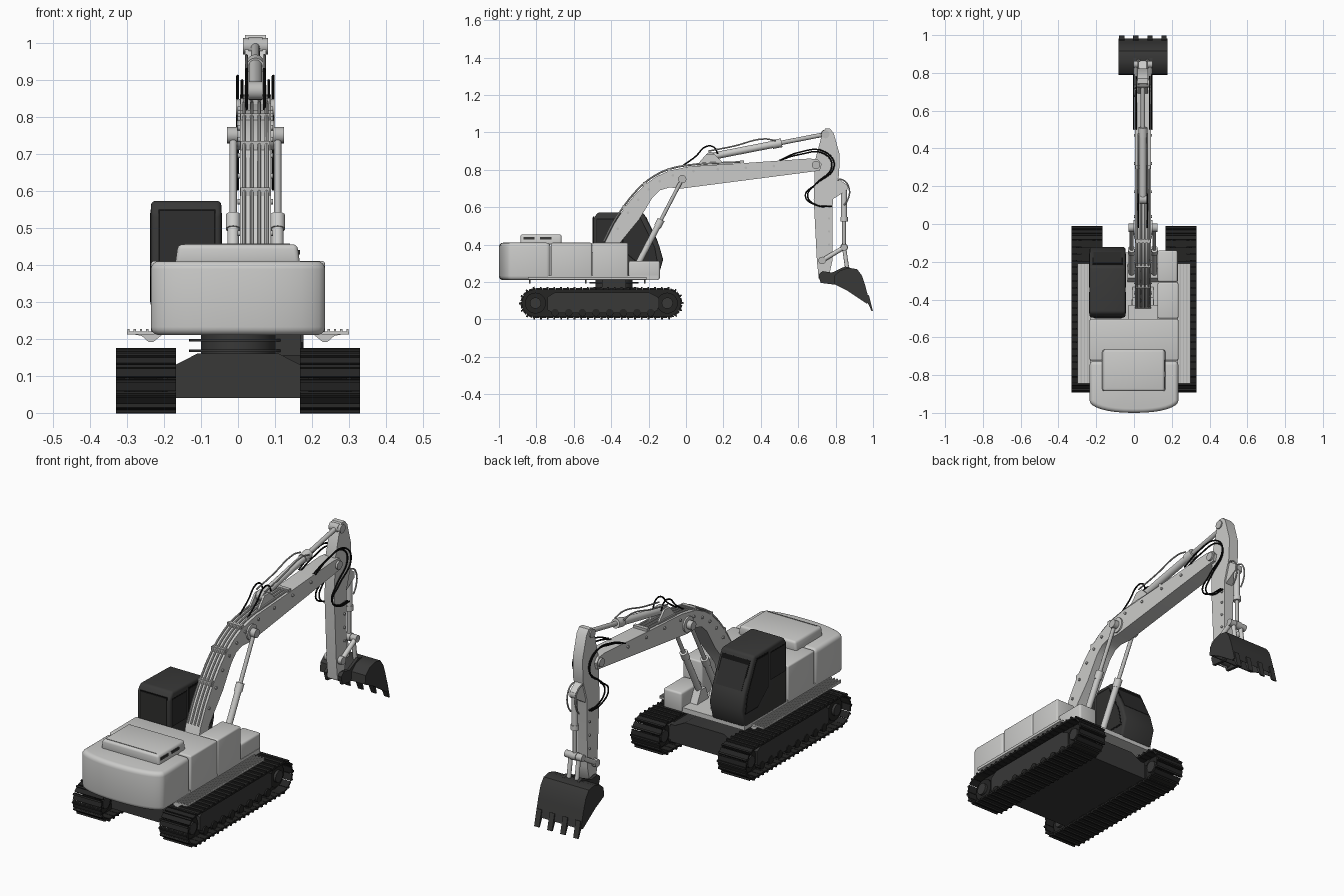
import bpy, bmesh, math
from mathutils import Vector, Matrix

cube = bpy.data.objects.get("Cube")
if cube:
    bpy.data.objects.remove(cube)


def material(name, v):
    m = bpy.data.materials.new(name)
    m.use_nodes = True
    m.diffuse_color = (v, v, v * 0.98, 1)
    b = m.node_tree.nodes["Principled BSDF"]
    b.inputs["Base Color"].default_value = m.diffuse_color
    b.inputs["Roughness"].default_value = 0.6
    return m


LIGHT = material("light grey paint", 0.6)
STEEL = material("steel grey", 0.5)
DARK = material("dark grey", 0.04)
GLASS = material("dark glass", 0.028)
RUBBER = material("track black", 0.018)
BLACK = material("hose black", 0.006)


def finish(name, bm, mat, bevel=0.0, segs=3):
    bmesh.ops.recalc_face_normals(bm, faces=bm.faces)
    if bevel:
        sharp = [e for e in bm.edges if e.calc_face_angle(0) > 0.6]
        bmesh.ops.bevel(bm, geom=sharp, offset=bevel, segments=segs, profile=0.5, affect='EDGES', clamp_overlap=True)
    me = bpy.data.meshes.new(name)
    bm.to_mesh(me)
    bm.free()
    me.materials.append(mat)
    ob = bpy.data.objects.new(name, me)
    bpy.context.collection.objects.link(ob)
    bpy.ops.object.select_all(action='DESELECT')
    ob.select_set(True)
    bpy.context.view_layer.objects.active = ob
    bpy.ops.object.shade_smooth_by_angle(angle=math.radians(35))
    return ob


def prism(name, pts, axis, lo, hi, mat, bevel=0.0, segs=3):
    """Extrude a flat outline along x (y,z points), y (x,z) or z (x,y)."""
    place = {'x': lambda p, t: (t, p[0], p[1]), 'y': lambda p, t: (p[0], t, p[1]), 'z': lambda p, t: (p[0], p[1], t)}[axis]
    bm = bmesh.new()
    a = [bm.verts.new(place(p, lo)) for p in pts]
    b = [bm.verts.new(place(p, hi)) for p in pts]
    bm.faces.new(a)
    bm.faces.new(b)
    for i in range(len(pts)):
        j = (i + 1) % len(pts)
        bm.faces.new((a[i], a[j], b[j], b[i]))
    return finish(name, bm, mat, bevel, segs)


def box(name, x0, x1, y0, y1, z0, z1, mat, bevel=0.0):
    return prism(name, [(x0, y0), (x1, y0), (x1, y1), (x0, y1)], 'z', z0, z1, mat, bevel)


def rod(name, a, b, r, mat, sides=20):
    a, b = Vector(a), Vector(b)
    d = b - a
    bm = bmesh.new()
    m = Matrix.Translation((a + b) / 2) @ d.to_track_quat('Z', 'Y').to_matrix().to_4x4()
    bmesh.ops.create_cone(bm, cap_ends=True, segments=sides, radius1=r, radius2=r, depth=d.length, matrix=m)
    return finish(name, bm, mat)


def pin(name, y, z, x0, x1, r, mat):
    return rod(name, (x0, y, z), (x1, y, z), r, mat)


def hose(name, pts, r, mat):
    cu = bpy.data.curves.new(name, 'CURVE')
    cu.dimensions = '3D'
    cu.bevel_depth, cu.bevel_resolution, cu.resolution_u = r, 2, 6
    sp = cu.splines.new('BEZIER')
    sp.bezier_points.add(len(pts) - 1)
    for bp, p in zip(sp.bezier_points, pts):
        bp.co = p
        bp.handle_left_type = bp.handle_right_type = 'AUTO'
    tmp = bpy.data.objects.new(name, cu)
    bm = bmesh.new()
    bm.from_mesh(bpy.data.meshes.new_from_object(tmp))
    bpy.data.objects.remove(tmp)
    return finish(name, bm, mat)


def piston(name, x, a, b, split, r):
    """Hydraulic cylinder: barrel, collar, rod and end eyes."""
    A, B = Vector((x, *a)), Vector((x, *b))
    M = A.lerp(B, split)
    rod(name + "_barrel", A, M, r, LIGHT)
    rod(name + "_collar", A.lerp(B, split - 0.06), A.lerp(B, split + 0.02), r * 1.25, LIGHT)
    rod(name + "_rod", M, B, r * 0.62, STEEL)
    for p, e in ((a, "base"), (b, "tip")):
        pin(name + "_eye_" + e, *p, x - r, x + r, r * 1.3, STEEL)


# Tracks: shoes around a stadium loop, with frame, wheels and rollers
Y0, Y1, ZC, R = -0.805, -0.10, 0.087, 0.073
RUN, ARC = Y1 - Y0, math.pi * R


def on_track(s):
    if s < RUN:
        return Y0 + s, ZC + R, 0
    s -= RUN
    if s < ARC:
        t = s / R
        return Y1 + R * math.sin(t), ZC + R * math.cos(t), -t
    s -= ARC
    if s < RUN:
        return Y1 - s, ZC - R, math.pi
    t = (s - RUN) / R
    return Y0 - R * math.sin(t), ZC - R * math.cos(t), math.pi - t


COUNT = 52
PITCH = 2 * (RUN + ARC) / COUNT
for side, tag in ((1, "left"), (-1, "right")):
    xc = side * 0.249
    bm = bmesh.new()
    for i in range(COUNT):
        y, z, t = on_track((i + 0.5) * PITCH)
        base = Matrix.Translation((xc, y, z)) @ Matrix.Rotation(t, 4, 'X')
        for off, length, up, thick in ((0, 0.93, 0.002, 0.009), (0.3, 0.25, 0.008, 0.012)):
            bmesh.ops.create_cube(bm, size=1, matrix=base @ Matrix.Translation((0, off * PITCH, up)) @ Matrix.Diagonal((0.162, length * PITCH, thick, 1)))
    finish(tag + "_track_shoes", bm, RUBBER)
    loop = [on_track(i * PITCH)[:2] for i in range(COUNT)]
    prism(tag + "_track_chain", loop, 'x', xc - 0.03, xc + 0.03, RUBBER)
    prism(tag + "_track_frame", [(-0.74, 0.05), (-0.71, 0.035), (-0.18, 0.035), (-0.15, 0.05), (-0.15, 0.12),
          (-0.2, 0.145), (-0.7, 0.145), (-0.74, 0.12)], 'x', xc - 0.055, xc + 0.05, DARK)
    for y in (Y0, Y1):
        pin(tag + "_track_wheel", y, ZC, xc - 0.045, xc + 0.045, 0.056, RUBBER)
        pin(tag + "_wheel_hub", y, ZC, xc - 0.058, xc + 0.058, 0.03, DARK)
    for i in range(8):
        pin(tag + "_roller", -0.70 + i * 0.073, 0.036, xc - 0.058, xc + 0.058, 0.02, RUBBER)
    # Side catwalk with ribs and brackets
    a, b = sorted((side * 0.225, side * 0.3))
    box(tag + "_catwalk", a, b, -0.845, -0.21, 0.212, 0.22, LIGHT)
    for i in range(4):
        x = side * (0.245 + i * 0.017)
        box(tag + "_catwalk_rib", x - 0.003, x + 0.003, -0.845, -0.21, 0.22, 0.227, STEEL)
    for y in (-0.84, -0.54, -0.225):
        prism(tag + "_bracket", [(side * px, pz) for px, pz in ((0.2, 0.215), (0.3, 0.215), (0.26, 0.208), (0.242, 0.192), (0.228, 0.192))],
              'y', y, y + 0.008, LIGHT)

# Undercarriage and turntable
prism("undercarriage", [(-0.195, 0.04), (0.195, 0.04), (0.195, 0.13), (0.168, 0.13), (0.11, 0.16), (-0.11, 0.16), (-0.168, 0.13), (-0.195, 0.13)],
      'y', -0.76, -0.15, DARK)
rod("turntable", (0, -0.385, 0.155), (0, -0.385, 0.215), 0.1, DARK, 40)
for z in (0.168, 0.196):
    rod("turntable_ring", (0, -0.385, z - 0.003), (0, -0.385, z + 0.003), 0.132, DARK, 40)
box("swivel_housing", 0.1, 0.17, -0.45, -0.32, 0.155, 0.212, DARK)

# Upper body
box("deck", -0.232, 0.232, -0.74, -0.15, 0.21, 0.235, LIGHT)
box("engine_house", -0.235, 0.235, -0.722, -0.503, 0.212, 0.41, LIGHT, 0.008)
box("side_tank", 0.125, 0.235, -0.5, -0.31, 0.212, 0.41, LIGHT, 0.008)
box("tool_box", 0.125, 0.23, -0.307, -0.14, 0.212, 0.312, LIGHT, 0.01)
box("boom_well", -0.03, 0.125, -0.503, -0.43, 0.23, 0.36, LIGHT)
back = [(0.235 * math.sin(t), -0.935 - 0.065 * math.cos(t)) for t in [math.pi * (i / 16 - 0.5) for i in range(17)]]
back = [(math.copysign(abs(x / 0.235) ** 0.9 * 0.235, x), y) for x, y in back]
prism("counterweight", back + [(0.235, -0.725), (-0.235, -0.725)], 'z', 0.21, 0.41, LIGHT, 0.022, 4)
prism("engine_hood", [(-0.17, 0.4), (0.168, 0.4), (0.16, 0.455), (-0.162, 0.455)], 'y', -0.885, -0.665, LIGHT, 0.012)
for y in (-0.84, -0.75):
    box("hood_vent", 0.158, 0.168, y - 0.03, y + 0.03, 0.428, 0.44, DARK)
box("hood_seam", -0.145, 0.14, -0.87, -0.868, 0.454, 0.457, STEEL)

# Cab with rear, front and side windows
CX0, CX1 = -0.235, -0.045
prism("cab", [(-0.495, 0.225), (-0.495, 0.54), (-0.47, 0.573), (-0.225, 0.567), (-0.145, 0.40), (-0.122, 0.32), (-0.15, 0.225)],
      'x', CX0, CX1, DARK, 0.012)


def grow(pts, k):
    cy, cz = sum(p[0] for p in pts) / len(pts), sum(p[1] for p in pts) / len(pts)
    return [(cy + (y - cy) * k, cz + (z - cz) * k) for y, z in pts]


panes = {"door": [(-0.335, 0.37), (-0.335, 0.54), (-0.245, 0.54), (-0.17, 0.385), (-0.155, 0.3), (-0.25, 0.3)],
         "quarter": [(-0.475, 0.4), (-0.475, 0.535), (-0.36, 0.535), (-0.36, 0.4)]}
for name, p in panes.items():
    prism(name + "_seal", grow(p, 1.07), 'x', CX0 - 0.001, CX1 + 0.001, BLACK)
    prism(name + "_glass", p, 'x', CX0 - 0.002, CX1 + 0.002, GLASS)
for name, k, t, m in (("seal", 1.06, 0.002, BLACK), ("glass", 1.0, 0.004, GLASS)):
    rear = grow([(-0.21, 0.4), (-0.065, 0.4), (-0.065, 0.545), (-0.21, 0.545)], k)
    prism("rear_window_" + name, rear, 'y', -0.495 - t, -0.493, m)
    e = 0.006 * (k - 1) / 0.06
    prism("windscreen_" + name, [(-0.214, 0.54 + e), (-0.214 + t, 0.541 + e), (-0.152 + t, 0.411 - e), (-0.152, 0.41 - e)],
          'x', -0.215 - e, -0.065 + e, m)

# Boom with pipes on top
BX = 0.047
upper = [(-0.46, 0.31), (-0.435, 0.41), (-0.385, 0.51), (-0.33, 0.595), (-0.275, 0.665), (-0.22, 0.72), (-0.16, 0.763), (-0.09, 0.795), (0.02, 0.818), (0.3, 0.835), (0.66, 0.86)]
lower = [(0.705, 0.855), (0.725, 0.83), (0.715, 0.795), (-0.02, 0.70), (-0.09, 0.705), (-0.14, 0.69), (-0.18, 0.65), (-0.25, 0.535), (-0.36, 0.40), (-0.4, 0.28), (-0.44, 0.275)]
prism("boom", upper + lower, 'x', BX - 0.042, BX + 0.042, LIGHT)
for i in range(4):
    hose("boom_pipe", [(BX - 0.03 + i * 0.02, y - 0.004, z + 0.007) for y, z in upper[1:-1]], 0.005, LIGHT)
for y, z in upper[3:-1:2]:
    box("pipe_clamp", BX - 0.04, BX + 0.04, y - 0.01, y + 0.01, z - 0.01, z + 0.014, STEEL)
for y, z in upper[2:-1] + [(0.45, 0.845), (0.15, 0.827)]:
    pin("boom_clip", y + 0.02, z - 0.025, BX - 0.048, BX + 0.048, 0.007, STEEL)
for x in (BX - 0.055, BX + 0.042):
    prism("boom_foot_bracket", [(-0.48, 0.23), (-0.33, 0.23), (-0.39, 0.34), (-0.44, 0.34)], 'x', x, x + 0.013, LIGHT)
pin("boom_foot_pin", -0.42, 0.31, BX - 0.06, BX + 0.06, 0.02, STEEL)
pin("boom_cylinder_pin", -0.02, 0.75, BX - 0.077, BX + 0.077, 0.022, STEEL)
pin("boom_boss", -0.02, 0.75, BX - 0.05, BX + 0.05, 0.04, LIGHT)
pin("stick_pin", 0.695, 0.825, BX - 0.052, BX + 0.052, 0.022, STEEL)
for side in (-1, 1):
    x = BX + side * 0.06
    piston("boom_cylinder", x, (-0.265, 0.28), (-0.02, 0.75), 0.52, 0.016)
    prism("cylinder_foot", [(-0.31, 0.23), (-0.21, 0.23), (-0.245, 0.3), (-0.285, 0.3)], 'x', x - 0.022, x + 0.022, LIGHT)

# Stick and its cylinder
for x in (BX - 0.03, BX + 0.02):
    prism("stick_cylinder_bracket", [(0.05, 0.815), (0.21, 0.825), (0.15, 0.885), (0.11, 0.885)], 'x', x, x + 0.01, LIGHT)
piston("stick_cylinder", BX, (0.13, 0.87), (0.745, 0.99), 0.6, 0.019)
prism("stick", [(0.73, 1.0), (0.745, 1.02), (0.77, 1.02), (0.79, 0.995), (0.822, 0.88), (0.818, 0.77), (0.785, 0.66), (0.782, 0.31), (0.765, 0.235), (0.735, 0.2), (0.71, 0.215),
      (0.7, 0.31), (0.683, 0.64), (0.69, 0.85)], 'x', BX - 0.028, BX + 0.028, LIGHT)
pin("stick_top_pin", 0.745, 0.99, BX - 0.034, BX + 0.034, 0.022, STEEL)
for z in (0.4, 0.47, 0.54, 0.6):
    pin("stick_clip", 0.765, z, BX - 0.034, BX + 0.034, 0.006, STEEL)

# Bucket cylinder and linkage
prism("bucket_cylinder_bracket", [(0.79, 0.77), (0.86, 0.72), (0.86, 0.69), (0.78, 0.64)], 'x', BX - 0.02, BX + 0.02, LIGHT)
piston("bucket_cylinder", BX, (0.845, 0.705), (0.845, 0.385), 0.55, 0.016)
for x in (BX - 0.038, BX + 0.038):
    rod("rocker_link", (x, 0.728, 0.315), (x, 0.845, 0.385), 0.012, LIGHT)
    rod("bucket_link", (x * 0.6 + BX * 0.4, 0.845, 0.385), (x * 0.6 + BX * 0.4, 0.865, 0.25), 0.011, LIGHT)
for y, z, r in ((0.728, 0.315, 0.02), (0.845, 0.385, 0.018), (0.865, 0.25, 0.014), (0.735, 0.228, 0.024)):
    pin("linkage_pin", y, z, BX - 0.05, BX + 0.05, r, STEEL if z > 0.3 else DARK)

# Bucket: curved shell, cheek plates, hinge ears and teeth
outer = [(0.79, 0.19), (0.795, 0.235), (0.825, 0.262), (0.87, 0.276), (0.915, 0.268), (0.94, 0.235), (0.96, 0.175), (0.982, 0.09)]
inner = [(0.87 + (y - 0.87) * 0.9, 0.17 + (z - 0.17) * 0.9) for y, z in outer]
W = 0.13
prism("bucket_shell", outer + inner[::-1], 'x', BX - W, BX + W, DARK)
for x in (BX - W, BX + W - 0.01):
    prism("bucket_cheek", outer + [(0.965, 0.085), (0.86, 0.155)], 'x', x, x + 0.01, DARK)
for x in (BX - 0.05, BX + 0.035):
    prism("bucket_ear", [(0.708, 0.24), (0.72, 0.195), (0.8, 0.185), (0.88, 0.24), (0.88, 0.275), (0.85, 0.283), (0.78, 0.25), (0.73, 0.258)], 'x', x, x + 0.015, DARK)
for i in range(4):
    x = BX - 0.112 + i * 0.0747
    prism("bucket_tooth", [(0.957, 0.12), (0.978, 0.13), (0.999, 0.045), (0.992, 0.045)], 'x', x - 0.014, x + 0.014, DARK)

# Hoses
for side in (-1, 1):
    for k in (0, 0.012):
        x = BX + side * (0.036 + k)
        hose("stick_hose", [(x, 0.5, 0.85), (x, 0.6, 0.88 + k), (x, 0.74, 0.885 + k), (x, 0.78 + k, 0.82), (x, 0.69, 0.72), (x, 0.65 - k, 0.66), (x, 0.7, 0.61), (x, 0.78, 0.605)], 0.004, BLACK)
    x = BX + side * 0.024
    hose("boom_hose", [(x, -0.02, 0.82), (x, 0.05, 0.87), (x, 0.11, 0.925), (x, 0.15, 0.92), (x, 0.17, 0.885)], 0.004, BLACK)
    hose("cylinder_hose", [(x, 0.12, 0.9), (x, 0.25, 0.925), (x, 0.42, 0.965), (x, 0.48, 0.955)], 0.004, STEEL)
    hose("bucket_hose", [(x, 0.78, 0.74), (x, 0.84, 0.745), (x, 0.872, 0.7), (x, 0.865, 0.64), (x, 0.845, 0.61)], 0.004, STEEL)
